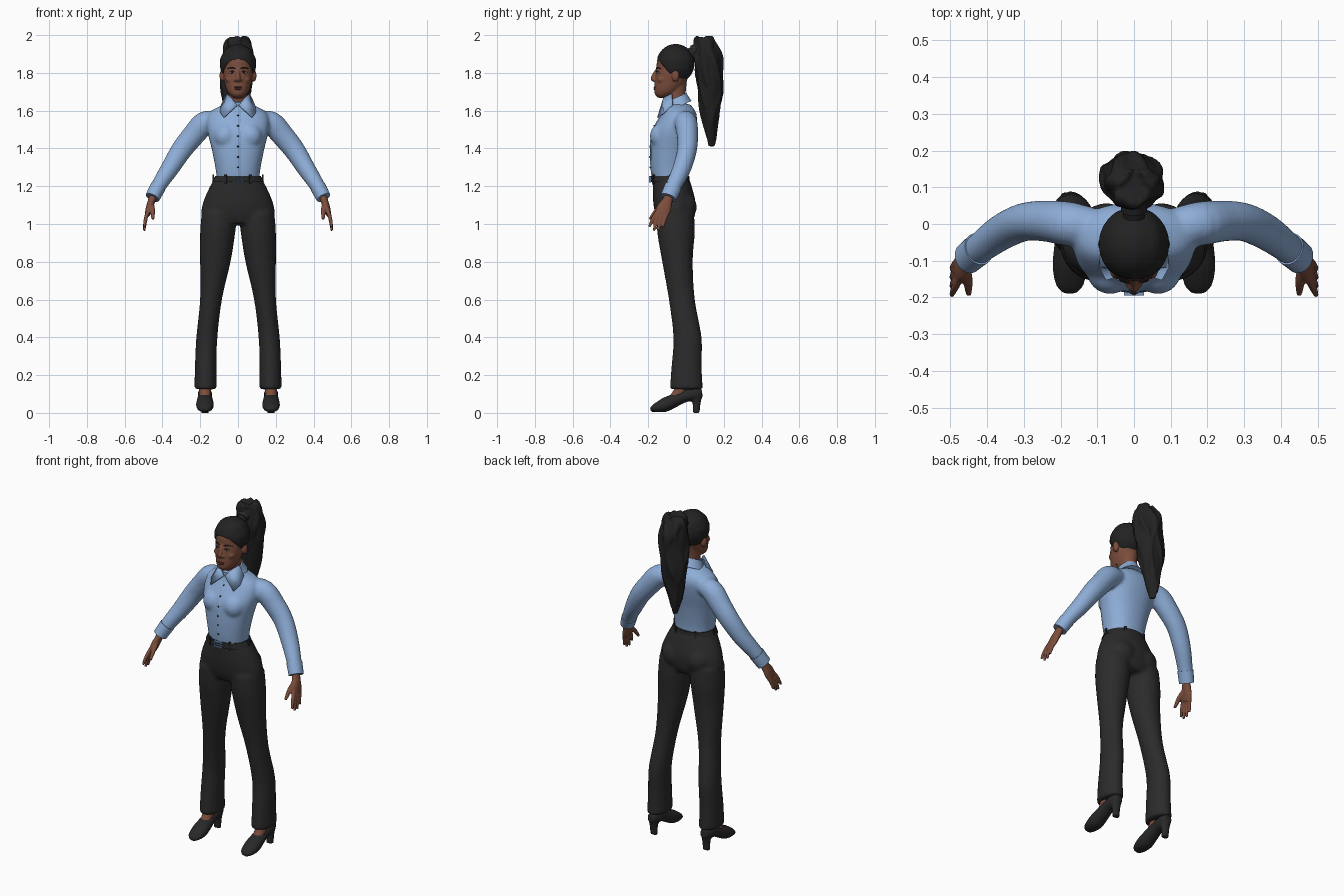
import bpy, bmesh, math
from mathutils import Vector, Matrix

if "Cube" in bpy.data.objects:
    bpy.data.objects.remove(bpy.data.objects["Cube"])


def material(name, rgb):
    m = bpy.data.materials.new(name)
    m.use_nodes = True
    col = (*rgb, 1)
    m.diffuse_color = col
    b = m.node_tree.nodes["Principled BSDF"]
    b.inputs["Base Color"].default_value = col
    b.inputs["Roughness"].default_value = 0.8
    return m


SKIN = material("brown skin", (0.2, 0.075, 0.045))
HAIR = material("black hair", (0.016, 0.016, 0.017))
SHIRT = material("light blue cloth", (0.27, 0.42, 0.68))
TROUSER = material("charcoal cloth", (0.024, 0.024, 0.025))
LEATHER = material("dark leather", (0.022, 0.021, 0.021))
LIP = material("dark rose lips", (0.15, 0.04, 0.035))
EYE = material("eye white", (0.5, 0.47, 0.45))
METAL = material("blue grey metal", (0.2, 0.3, 0.5))


def spline(pts, t):
    """Catmull-Rom through rows of numbers."""
    i = min(int(t), len(pts) - 2)
    f = t - i
    a, b, c, d = (pts[min(max(k, 0), len(pts) - 1)] for k in range(i - 1, i + 3))
    return [0.5 * (2*q + (r-p)*f + (2*p-5*q+4*r-s)*f*f + (3*q-p-3*r+s)*f**3)
            for p, q, r, s in zip(a, b, c, d)]


def tube(bm, pts, ref=(1, 0, 0), axis=None, n=24, steps=4, power=2.0):
    """Closed loft; each row is x, y, z, radius along ref, other radius."""
    rows = [spline(pts, k / steps) for k in range((len(pts) - 1) * steps + 1)]
    rings = []
    for k, row in enumerate(rows):
        c = Vector(row[:3])
        t = Vector(axis) if axis else (Vector(rows[min(k+1, len(rows)-1)][:3])
                                       - Vector(rows[max(k-1, 0)][:3]))
        t.normalize()
        a = Vector(ref) - t * t.dot(Vector(ref))
        a.normalize()
        b = t.cross(a)
        ring = []
        for j in range(n):
            u = math.tau * j / n
            cu, su = math.cos(u), math.sin(u)
            pa = math.copysign(abs(cu) ** (2 / power), cu) * row[3]
            pb = math.copysign(abs(su) ** (2 / power), su) * row[4]
            ring.append(bm.verts.new(c + a * pa + b * pb))
        rings.append(ring)
    for r, s in zip(rings, rings[1:]):
        for j in range(n):
            bm.faces.new((r[j], r[(j+1) % n], s[(j+1) % n], s[j]))
    bm.faces.new(rings[0][::-1])
    bm.faces.new(rings[-1])


def ball(bm, c, r):
    m = Matrix.Translation(c) @ Matrix.Diagonal((*r, 1))
    return bmesh.ops.create_uvsphere(bm, u_segments=24, v_segments=16, radius=1, matrix=m)["verts"]


def box(bm, c, size, turn=0):
    m = Matrix.Translation(c) @ Matrix.Rotation(turn, 4, "Z") @ Matrix.Diagonal((*size, 1))
    bmesh.ops.create_cube(bm, size=1, matrix=m)


def finish(name, bm, mat, voxel=0, relax=3):
    bmesh.ops.recalc_face_normals(bm, faces=bm.faces)
    me = bpy.data.meshes.new(name)
    bm.to_mesh(me)
    bm.free()
    me.materials.append(mat)
    ob = bpy.data.objects.new(name, me)
    bpy.context.collection.objects.link(ob)
    if voxel:
        # Fuse overlapping volumes into one soft skin
        r = ob.modifiers.new("fuse", "REMESH")
        r.mode, r.voxel_size, r.use_smooth_shade = "VOXEL", voxel, True
        s = ob.modifiers.new("relax", "SMOOTH")
        s.factor, s.iterations = 0.5, relax
    else:
        bpy.ops.object.select_all(action="DESELECT")
        ob.select_set(True)
        bpy.context.view_layer.objects.active = ob
        bpy.ops.object.shade_smooth_by_angle(angle=math.radians(40))
    return ob


SIDES = ((1, "left"), (-1, "right"))
UP = (0, 0, 1)

# Trousers: pelvis, seat and two flared legs
bm = bmesh.new()
tube(bm, [(0, -.056, 1.0, .17, .085), (0, -.057, 1.05, .195, .105), (0, -.062, 1.12, .183, .112),
          (0, -.073, 1.2, .148, .103), (0, -.083, 1.255, .116, .095)], axis=UP, n=36)
for s, _ in SIDES:
    tube(bm, [(s*.098, -.057, 1.06, .095, .1), (s*.108, -.053, .95, .093, .099),
              (s*.12, -.045, .8, .081, .081), (s*.143, -.022, .6, .058, .069),
              (s*.165, .008, .4, .056, .075), (s*.171, .003, .25, .057, .08),
              (s*.172, .002, .125, .059, .088)], axis=UP)
    ball(bm, (s*.075, -.025, 1.09), (.085, .082, .085))
finish("trousers", bm, TROUSER, .011)

# Shirt body with sleeves
TORSO = [(0, -.085, 1.235, .112, .092), (0, -.087, 1.3, .12, .098), (0, -.08, 1.4, .14, .107),
         (0, -.065, 1.49, .162, .113), (0, -.042, 1.56, .165, .1),
         (0, -.036, 1.6, .14, .084), (0, -.045, 1.635, .07, .066)]
bm = bmesh.new()
tube(bm, TORSO, axis=UP, n=36, power=2.2)
for s, _ in SIDES:
    ball(bm, (s*.065, -.125, 1.465), (.065, .066, .07))
    tube(bm, [(s*.1, -.01, 1.55, .05, .045), (s*.175, 0, 1.535, .06, .062),
              (s*.24, .008, 1.465, .056, .06), (s*.3, .005, 1.39, .052, .056),
              (s*.36, -.022, 1.295, .049, .049), (s*.415, -.062, 1.21, .043, .041),
              (s*.45, -.09, 1.145, .039, .036)], ref=(0, 1, 0))
finish("shirt", bm, SHIRT, .009, 4)

# Cuffs and hands
for s, side in SIDES:
    bm = bmesh.new()
    tube(bm, [(s*.423, -.068, 1.197, .046, .042), (s*.453, -.093, 1.14, .044, .039)], ref=(0, 1, 0))
    finish(side + "_cuff", bm, SHIRT)
    bm = bmesh.new()
    tube(bm, [(s*.445, -.086, 1.16, .024, .021), (s*.458, -.1, 1.12, .028, .02),
              (s*.47, -.116, 1.085, .039, .018), (s*.48, -.128, 1.05, .036, .014)], ref=(0, 1, 0))
    for k, tip in enumerate((.985, .964, .966, .985)):
        y = -.154 + .018 * k
        reach = -.04 + .006 * k
        tube(bm, [(s*.474, y + .008, 1.075, .011, .011), (s*.488, y + reach*.5, 1.03, .0105, .0105),
                  (s*.497, y + reach, tip, .007, .007)], ref=(0, 1, 0), n=10)
    tube(bm, [(s*.46, -.11, 1.11, .014, .014), (s*.453, -.152, 1.075, .014, .013),
              (s*.45, -.192, 1.025, .008, .008)], ref=(1, 0, 0), n=10)
    finish(side + "_hand", bm, SKIN, .0045, 2)


def front(z):
    k = next(i for i in range(len(TORSO) - 1) if z <= TORSO[i+1][2])
    f = (z - TORSO[k][2]) / (TORSO[k+1][2] - TORSO[k][2])
    p = spline(TORSO, k + f)
    return p[1] - p[4]


# Placket, buttons and collar
bm = bmesh.new()
tube(bm, [(0, front(z), z, .013, .004) for z in (1.25, 1.32, 1.4, 1.47, 1.53, 1.58, 1.61)], n=8)
finish("placket", bm, SHIRT)
bm = bmesh.new()
for k in range(6):
    z = 1.3 + .055 * k
    ball(bm, (0, front(z) - .004, z), (.005, .004, .005))
finish("buttons", bm, TROUSER)
bm = bmesh.new()
tube(bm, [(0, -.042, 1.62, .08, .078), (0, -.05, 1.645, .068, .07), (0, -.056, 1.668, .058, .064)],
     axis=(0, -.4, .92), n=32)
finish("collar_band", bm, SHIRT)
for s, side in SIDES:
    bm = bmesh.new()
    pts = [(.004, -.129, 1.628), (.035, -.118, 1.668), (.06, -.075, 1.69),
           (.088, -.07, 1.63), (.094, -.115, 1.59), (.075, -.15, 1.563)]
    v = [bm.verts.new((s*x, y, z)) for x, y, z in pts]
    bm.faces.new((v[0], v[1], v[4], v[5]))
    bm.faces.new((v[1], v[2], v[3], v[4]))
    ob = finish(side + "_collar_flap", bm, SHIRT)
    m = ob.modifiers.new("cloth", "SOLIDIFY")
    m.thickness, m.offset = .007, 0

# Belt with loops and framed buckle
bm = bmesh.new()
tube(bm, [(0, -.083, 1.222, .138, .103), (0, -.084, 1.254, .121, .101)], axis=UP, n=40)
for k in range(6):
    a = math.tau * (k + .5) / 6 + math.pi / 2
    box(bm, (.131 * math.cos(a), -.083 + .103 * math.sin(a), 1.238), (.008, .014, .046), a)
finish("belt", bm, LEATHER)
bm = bmesh.new()
for d in (-1, 1):
    box(bm, (d * .024, -.19, 1.237), (.007, .01, .034))
    box(bm, (0, -.19, 1.237 + d * .014), (.05, .01, .006))
box(bm, (.006, -.19, 1.237), (.034, .008, .005))
finish("buckle", bm, METAL)

# Head with neck, nose and ears
bm = bmesh.new()
tube(bm, [(0, -.122, 1.668, .022, .025), (0, -.112, 1.685, .044, .052), (0, -.098, 1.71, .06, .07),
          (0, -.084, 1.745, .07, .082), (0, -.075, 1.785, .077, .088), (0, -.066, 1.83, .08, .09),
          (0, -.06, 1.87, .08, .092), (0, -.058, 1.91, .064, .07), (0, -.058, 1.935, .03, .04)],
     axis=UP, n=32)
tube(bm, [(0, -.05, 1.6, .054, .054), (0, -.052, 1.68, .048, .05), (0, -.05, 1.76, .05, .055)], axis=UP)
tube(bm, [(0, -.15, 1.822, .009, .009), (0, -.163, 1.795, .01, .012),
          (0, -.174, 1.77, .014, .014), (0, -.168, 1.757, .014, .008)], n=12)
for s, _ in SIDES:
    ball(bm, (s*.013, -.163, 1.762), (.01, .012, .008))
    ball(bm, (s*.084, -.055, 1.785), (.014, .02, .032))
    ball(bm, (s*.04, -.128, 1.765), (.026, .024, .02))
ball(bm, (0, -.142, 1.686), (.022, .018, .014))
finish("head", bm, SKIN, .005, 3)

# Eyes, brows and lips
for s, side in SIDES:
    bm = bmesh.new()
    ball(bm, (s*.033, -.147, 1.802), (.014, .009, .006))
    finish(side + "_eye", bm, EYE)
    bm = bmesh.new()
    ball(bm, (s*.033, -.153, 1.802), (.006, .005, .006))
    tube(bm, [(s*.016, -.156, 1.804, .002, .002), (s*.032, -.156, 1.81, .002, .002),
              (s*.05, -.142, 1.803, .002, .002)], ref=UP, n=6)
    tube(bm, [(s*.014, -.157, 1.822, .003, .003), (s*.034, -.152, 1.828, .004, .003),
              (s*.056, -.133, 1.822, .002, .002)], ref=UP, n=8)
    finish(side + "_iris_and_brow", bm, HAIR)
bm = bmesh.new()
ball(bm, (0, -.162, 1.724), (.022, .01, .005))
ball(bm, (0, -.161, 1.715), (.02, .011, .006))
finish("lips", bm, LIP)

# Swept-back hair cap, trimmed along the hairline
bm = bmesh.new()
mid = Vector((0, -.055, 1.848))
for v in ball(bm, mid, (.097, .101, .104)):
    d = v.co - mid
    v.co = mid + d * (1 + .014 * math.cos(math.atan2(d.x, d.z + .02) * 11))
cut = bmesh.ops.bisect_plane(bm, geom=bm.verts[:] + bm.edges[:] + bm.faces[:], clear_inner=True,
                             plane_co=(0, -.15, 1.872), plane_no=(0, .105, .09))
bmesh.ops.holes_fill(bm, edges=[e for e in bm.edges if e.is_boundary])
finish("hair_cap", bm, HAIR, .006, 2)

# Ponytail: gathered core wrapped by wavy locks
TAIL = [(0, .1, 1.98, .035, .035), (0, .105, 1.955, .06, .055), (0, .115, 1.89, .075, .068),
        (-.005, .122, 1.8, .079, .068), (-.01, .13, 1.7, .077, .062), (-.015, .128, 1.6, .06, .05),
        (-.02, .13, 1.5, .036, .034), (-.022, .135, 1.41, .01, .01)]
bm = bmesh.new()
tube(bm, TAIL, axis=UP)
tube(bm, [(0, .01, 1.895, .032, .03), (0, .05, 1.92, .03, .028), (0, .1, 1.94, .05, .045)])
for k in range(10):
    lock = []
    for i in range(15 - k % 3):
        x, y, z, rx, ry = spline(TAIL, i / 2)
        a = math.tau * k / 10 + .3 * math.sin(i * .8 + k * 2)
        r = (.019 + .005 * math.sin(i * 1.3 + k)) * (1 - .045 * i)
        lock.append((x + rx * .93 * math.cos(a), y + ry * .93 * math.sin(a), z, r, r))
    tube(bm, lock, n=10, steps=3)
finish("ponytail", bm, HAIR, .007, 2)
bm = bmesh.new()
tube(bm, [(0, .038, 1.912, .036, .034), (0, .056, 1.922, .036, .034)])
finish("hair_tie", bm, LEATHER)

# Ankles and heeled shoes
for s, side in SIDES:
    x = s * .175
    bm = bmesh.new()
    tube(bm, [(x, -.06, .075, .03, .03), (x, -.032, .115, .031, .033), (x, -.005, .2, .033, .036)])
    finish(side + "_ankle", bm, SKIN)
    bm = bmesh.new()
    tube(bm, [(x, -.187, .014, .018, .01), (x, -.165, .025, .038, .022), (x, -.115, .041, .047, .037),
              (x, -.065, .064, .043, .036), (x, -.01, .088, .037, .033), (x, .045, .1, .037, .036),
              (x, .085, .105, .022, .025)])
    tube(bm, [(x, .055, .1, .033, .033), (x, .056, .05, .023, .021), (x, .054, 0, .021, .018)], axis=UP)
    finish(side + "_shoe", bm, LEATHER, .006, 2)
